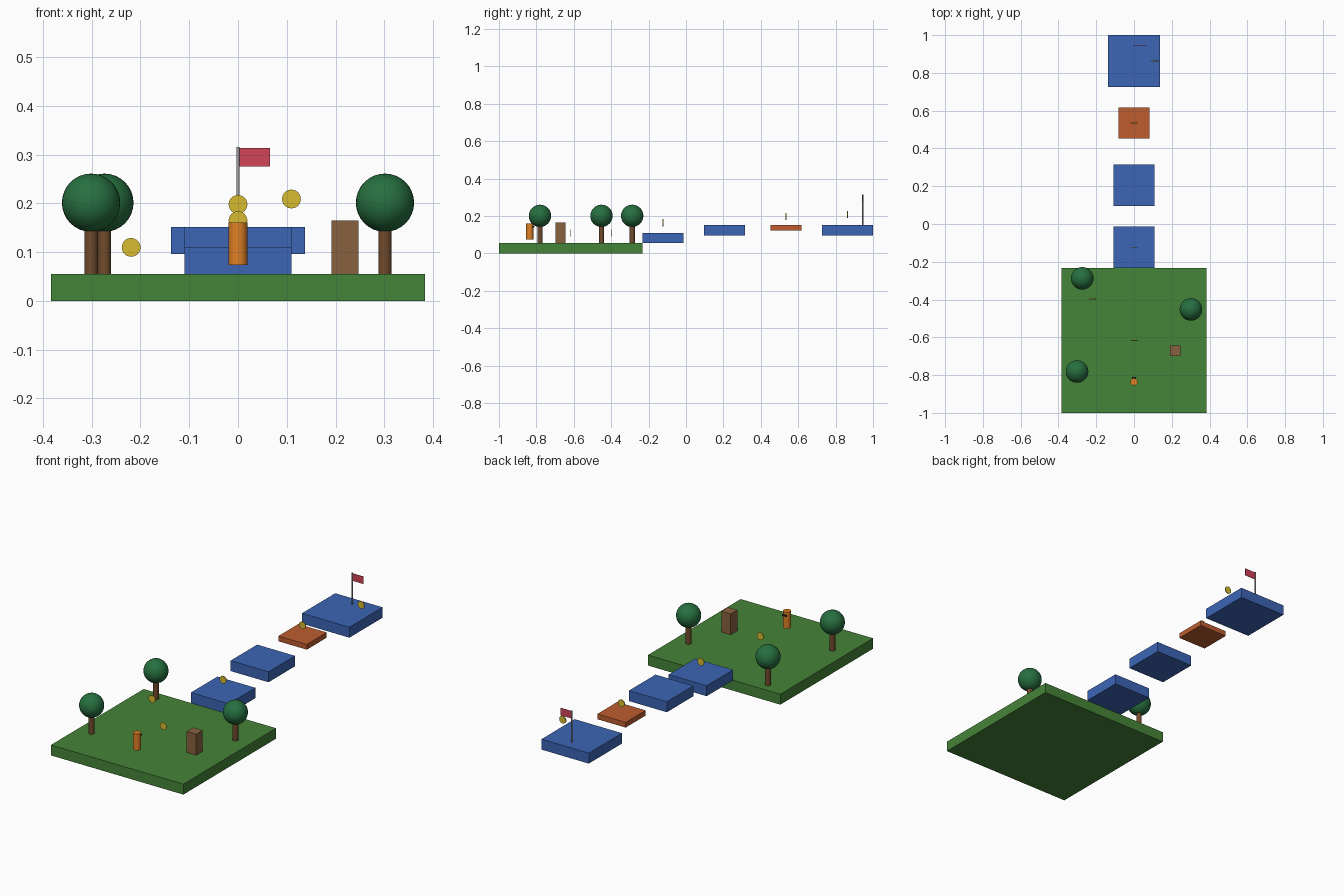
import bpy
import math

if "Cube" in bpy.data.objects:
    bpy.data.objects.remove(bpy.data.objects["Cube"])

U = 2 / 36.5          # one building unit
Y0 = -1 + 7 * U       # centre of the lawn


def material(name, rgb):
    m = bpy.data.materials.new(name)
    m.diffuse_color = (*rgb, 1)
    m.use_nodes = True
    m.node_tree.nodes["Principled BSDF"].inputs["Base Color"].default_value = m.diffuse_color
    return m


GREEN = material("grass", (0.06, 0.23, 0.04))
BLUE = material("blue", (0.045, 0.13, 0.46))
RUST = material("rust", (0.52, 0.11, 0.03))
BROWN = material("crate_brown", (0.25, 0.12, 0.05))
BARK = material("bark", (0.16, 0.07, 0.025))
LEAF = material("leaf", (0.02, 0.16, 0.05))
GOLD = material("gold", (0.68, 0.5, 0.03))
ORANGE = material("orange", (0.75, 0.22, 0.02))
DARK = material("dark", (0.02, 0.02, 0.025))
RED = material("red", (0.65, 0.06, 0.1))
STEEL = material("steel", (0.35, 0.35, 0.37))


def finish(name, mat, smooth=False):
    ob = bpy.context.object
    ob.name = name
    ob.data.materials.append(mat)
    if smooth:
        bpy.ops.object.shade_smooth_by_angle(angle=math.radians(40))
    return ob


# Positions and sizes in building units: x, y from lawn centre, z from ground
def box(name, mat, x, y, z, size):
    bpy.ops.mesh.primitive_cube_add(size=1, location=(x * U, Y0 + y * U, z * U))
    bpy.context.object.scale = [s * U for s in size]
    bpy.ops.object.transform_apply(location=False, rotation=False, scale=True)
    return finish(name, mat)


def cylinder(name, mat, x, y, z, r, h, rot=(0, 0, 0)):
    bpy.ops.mesh.primitive_cylinder_add(vertices=32, radius=r * U, depth=h * U,
                                        location=(x * U, Y0 + y * U, z * U), rotation=rot)
    return finish(name, mat, True)


# Lawn and stepping platforms
box("lawn", GREEN, 0, 0, 0.5, (14, 14, 1))
box("platform_low", BLUE, 0, 9, 1.5, (4, 4, 1))
box("platform_mid", BLUE, 0, 15, 2.26, (4, 4, 1))
box("platform_moving", RUST, 0, 21, 2.51, (3, 3, 0.5))
box("platform_goal", BLUE, 0, 27, 2.26, (5, 5, 1))

# Tall crate
box("crate", BROWN, 4, -1, 2, (1, 1, 2))

# Trees
for i, (x, y) in enumerate([(5.5, 3), (-5, 6), (-5.5, -3)], 1):
    cylinder(f"tree_trunk_{i}", BARK, x, y, 2, 0.25, 2)
    bpy.ops.mesh.primitive_uv_sphere_add(segments=32, ring_count=16, radius=1.09 * U,
                                         location=(x * U, Y0 + y * U, 3.67 * U))
    finish(f"tree_crown_{i}", LEAF, True)

# Coins standing on edge, facing front and back
coins = [(0, 0, 2), (-4, 4, 2), (0, 9, 3), (0, 21, 3.61), (2, 27, 3.81)]
for i, (x, y, z) in enumerate(coins, 1):
    cylinder(f"coin_{i}", GOLD, x, y, z, 0.35, 0.08, (math.pi / 2, 0, 0))

# Hovering player with a visor facing the course
cylinder("player_body", ORANGE, 0, -4, 2.135, 0.35, 1.58)
box("player_visor", DARK, 0, -3.65, 2.6, (0.4, 0.2, 0.15))

# Goal flag
cylinder("flag_pole", STEEL, 0, 28.5, 4.26, 0.065, 3)
box("flag", RED, 0.6, 28.5, 5.37, (1.2, 0.05, 0.7))
